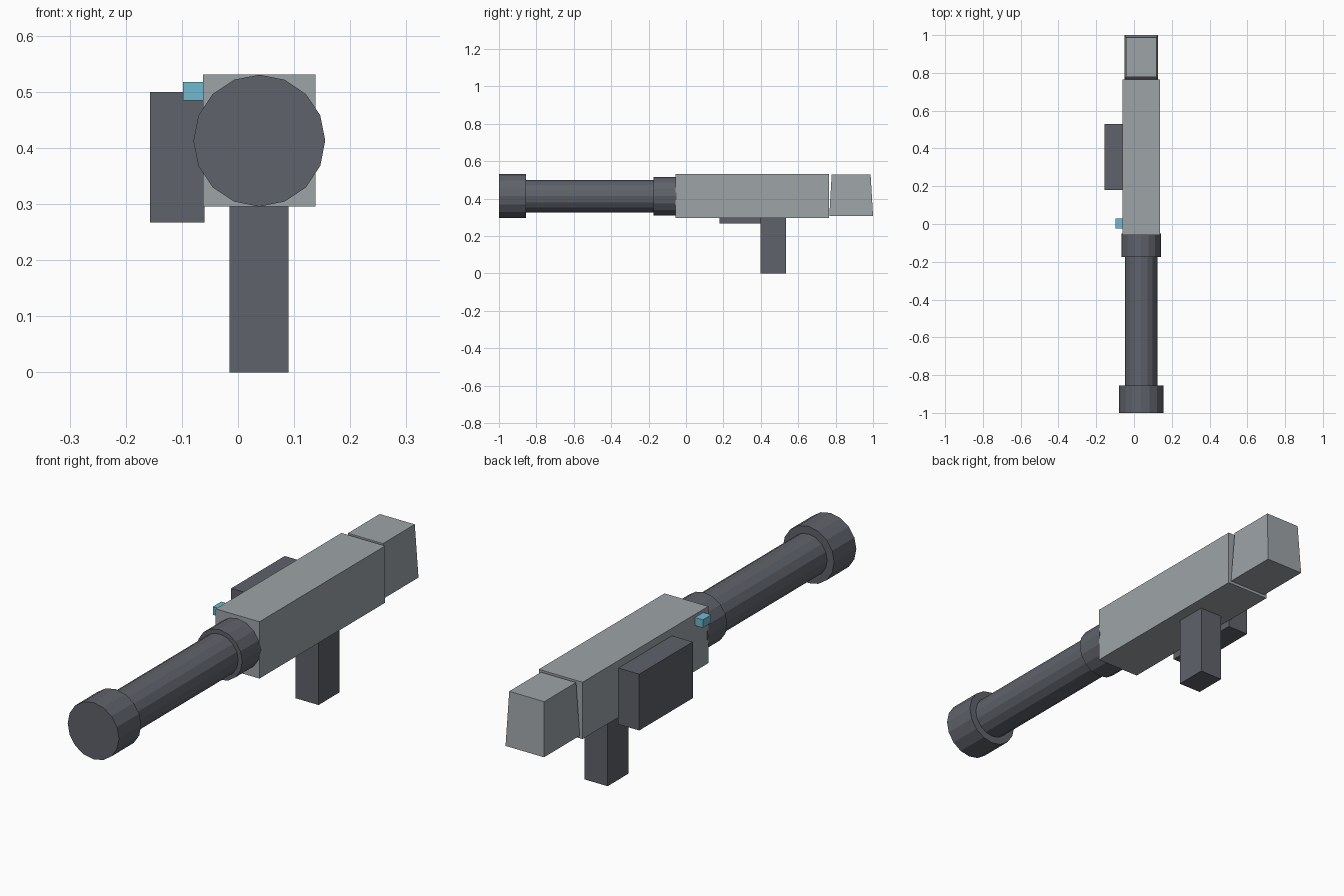
import bpy, bmesh, math
from mathutils import Matrix, Vector

cube = bpy.data.objects.get("Cube")
if cube:
    bpy.data.objects.remove(cube, do_unlink=True)


def material(name, rgb):
    m = bpy.data.materials.new(name)
    m.use_nodes = True
    m.diffuse_color = (*rgb, 1)
    bsdf = next(n for n in m.node_tree.nodes if n.type == "BSDF_PRINCIPLED")
    bsdf.inputs["Base Color"].default_value = (*rgb, 1)
    return m


GREY = material("light grey metal", (0.34, 0.37, 0.39))
DARK = material("dark grey metal", (0.115, 0.122, 0.145))
BLUE = material("sight blue", (0.16, 0.49, 0.62))
AXIS_X, AXIS_Z = 0.038, 0.413


def finish(name, bm, mat):
    mesh = bpy.data.meshes.new(name)
    bm.to_mesh(mesh)
    bm.free()
    mesh.materials.append(mat)
    obj = bpy.data.objects.new(name, mesh)
    bpy.context.collection.objects.link(obj)
    return obj


def box(name, xs, ys, zs, mat, taper=0.0):
    """Box between limits; taper pulls the top edges inward."""
    bm = bmesh.new()
    bmesh.ops.create_cube(bm, size=1)
    lo, hi = (Vector(p) for p in zip(xs, ys, zs))
    mid = (lo + hi) / 2
    for v in bm.verts:
        top = v.co.z > 0
        v.co = Vector(a * b for a, b in zip(v.co, hi - lo)) + mid
        if top and taper:
            v.co.x += math.copysign(taper * 0.6, mid.x - v.co.x)
            v.co.y += math.copysign(taper, mid.y - v.co.y)
    return finish(name, bm, mat)


def tube(name, radius, y0, y1):
    """Sixteen-sided cylinder along the barrel axis."""
    bm = bmesh.new()
    place = Matrix.Translation((AXIS_X, (y0 + y1) / 2, AXIS_Z)) @ Matrix.Rotation(math.pi / 2, 4, "X")
    bmesh.ops.create_cone(bm, cap_ends=True, segments=16, radius1=radius,
                          radius2=radius, depth=y1 - y0, matrix=place)
    return finish(name, bm, DARK)


# Barrel
tube("barrel", 0.086, -0.87, -0.05)
tube("muzzle", 0.1175, -1.0, -0.855)
tube("barrel_collar", 0.104, -0.175, -0.05)

# Receiver and tapered stock
box("receiver", (-0.062, 0.138), (-0.057, 0.765), (0.296, 0.531), GREY)
box("stock", (-0.05, 0.126), (0.766, 1.0), (0.307, 0.53), GREY, taper=0.013)

# Grip, side magazine and sight
box("grip", (-0.015, 0.09), (0.398, 0.534), (0.0, 0.3), DARK)
box("side_magazine", (-0.157, -0.06), (0.18, 0.53), (0.267, 0.5), DARK)
box("sight", (-0.098, -0.06), (-0.025, 0.03), (0.485, 0.518), BLUE)
